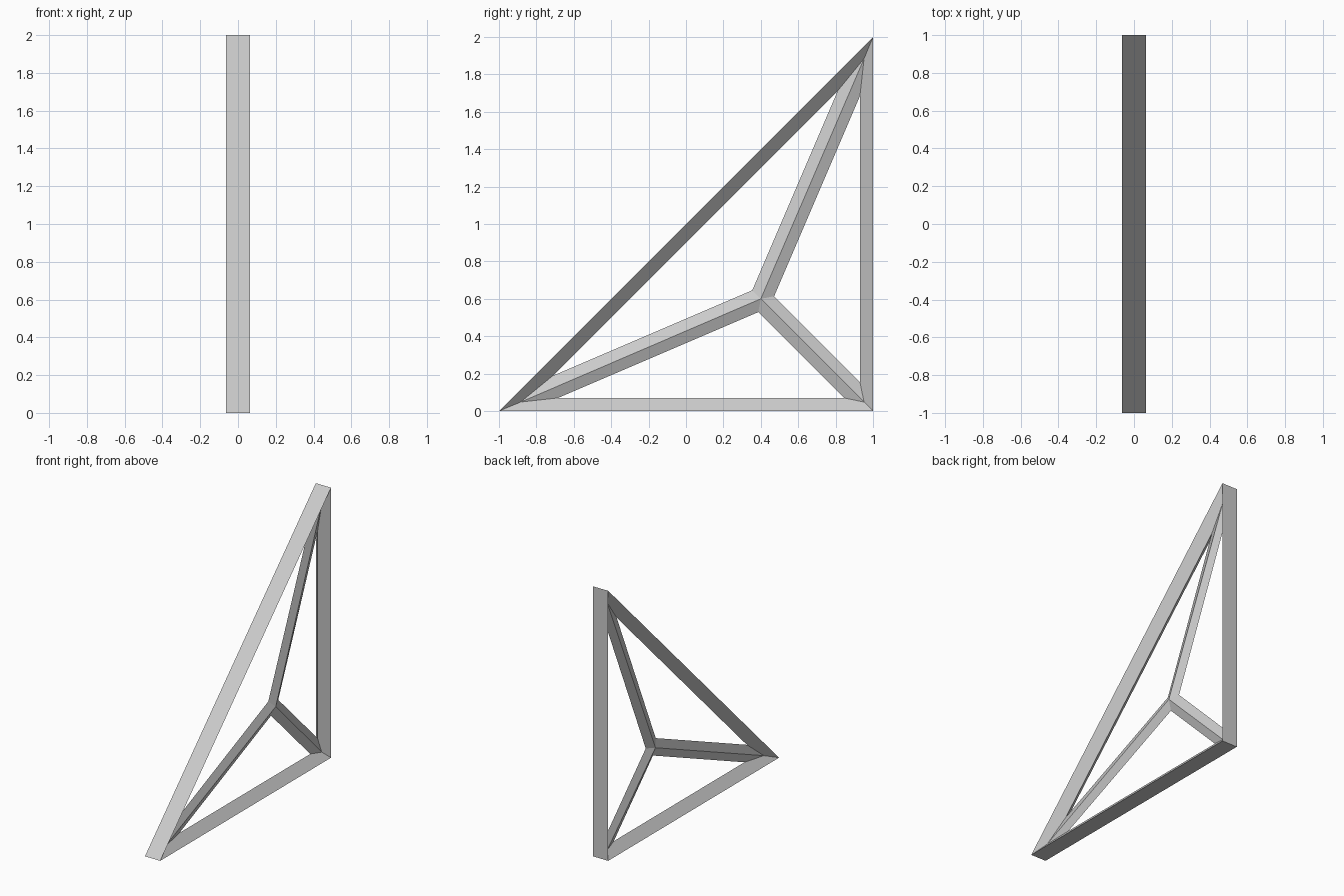
import bpy
import bmesh
from mathutils import Vector
from mathutils.geometry import intersect_line_line_2d, intersect_line_line

cube = bpy.data.objects.get("Cube")
if cube:
    bpy.data.objects.remove(cube, do_unlink=True)

HALF = 0.0625    # half width of the outer rim
RIM = 0.07       # in-plane depth of the rim
SPOKE = 0.06     # in-plane half width of a spoke
NOTCH = 0.048    # rim depth where a spoke ridge meets it
HUB_X = 0.03     # half thickness at the hub

# Triangle corners and hub, in the y-z plane
corners = [Vector((0, -1, 0)), Vector((0, 1, 0)), Vector((0, 1, 2))]
hub = Vector((0, 0.4, 0.6))
X = Vector((1, 0, 0))


def inset(points, widths):
    """Move each edge of a counter-clockwise outline inwards by its width."""
    lines = []
    for k, w in enumerate(widths):
        p, q = points[k], points[(k + 1) % len(points)]
        shift = X.cross(q - p).normalized() * w
        lines.append((p + shift, q + shift))
    return [intersect_line_line(*lines[k - 1], *lines[k])[0]
            for k in range(len(points))]


steel = bpy.data.materials.new("plain_grey")
steel.use_nodes = True
grey = (0.6, 0.6, 0.6, 1)
steel.diffuse_color = grey
steel.node_tree.nodes["Principled BSDF"].inputs["Base Color"].default_value = grey

bm = bmesh.new()


def face(*points):
    bm.faces.new([bm.verts.new(p) for p in points])


notches = inset(corners, [NOTCH] * 3)
notch_x = HALF * (1 - NOTCH / RIM)

for k in range(3):
    i, j = k, (k + 1) % 3
    a, b, c = inset([corners[i], corners[j], hub], [RIM, SPOKE, SPOKE])
    for s in (-1, 1):
        oi, oj = corners[i] + X * s * HALF, corners[j] + X * s * HALF
        ki, kj = notches[i] + X * s * notch_x, notches[j] + X * s * notch_x
        h = hub + X * s * HUB_X
        face(oi, oj, kj, b, a, ki)    # sloping rim side
        face(ki, a, c, h)             # spoke sides
        face(h, c, b, kj)
    # flat outer band
    face(corners[i] + X * HALF, corners[i] - X * HALF,
         corners[j] - X * HALF, corners[j] + X * HALF)

bmesh.ops.remove_doubles(bm, verts=bm.verts[:], dist=0.0005)
bmesh.ops.recalc_face_normals(bm, faces=bm.faces[:])
mesh = bpy.data.meshes.new("triangle_frame")
bm.to_mesh(mesh)
bm.free()
mesh.materials.append(steel)
frame = bpy.data.objects.new("triangle_frame", mesh)
bpy.context.collection.objects.link(frame)
